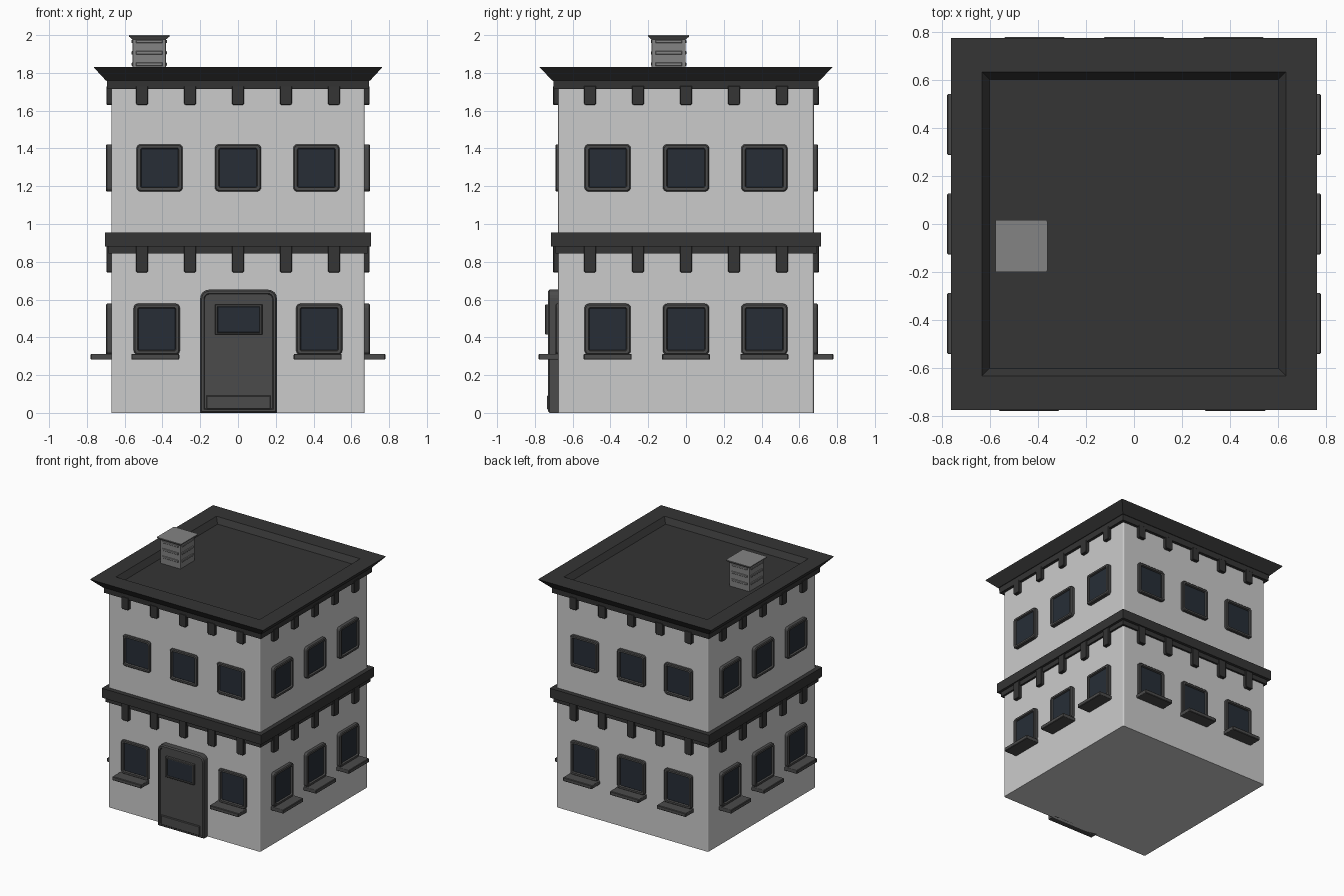
import bpy, bmesh, math
from mathutils import Matrix, Vector

if "Cube" in bpy.data.objects:
    bpy.data.objects.remove(bpy.data.objects["Cube"])


def mat(name, *c):
    m = bpy.data.materials.new(name)
    m.diffuse_color = (*c, 1)
    m.use_nodes = True
    m.node_tree.nodes["Principled BSDF"].inputs["Base Color"].default_value = m.diffuse_color
    return m


WALL = mat("wall_grey", 0.62, 0.62, 0.62)
DARK = mat("dark_trim", 0.035, 0.035, 0.035)
FRAME = mat("frame_grey", 0.07, 0.07, 0.07)
GLASS = mat("glass", 0.02, 0.027, 0.037)
VENT = mat("vent_grey", 0.23, 0.23, 0.23)
FLAT = Matrix.Rotation(-math.pi / 2, 4, 'X')      # rings stacked upward


def outline(w, h, r, flat_bottom=False, n=4):
    """Rounded rectangle, half sizes w and h, counter-clockwise."""
    pts = []
    for i, (sx, sz) in enumerate([(1, 1), (-1, 1), (-1, -1), (1, -1)]):
        rr = 0 if (flat_bottom and sz < 0) else r
        if r == 0 or (flat_bottom and sz < 0):
            pts.append((sx * w, sz * h))
            continue
        for k in range(n + 1):
            a = math.pi / 2 * (i + k / n)
            pts.append((sx * (w - rr) + rr * math.cos(a), sz * (h - rr) + rr * math.sin(a)))
    return pts


def loft(name, rings, m, material, flat_bottom=False, center=(0, 0)):
    """Skin rings of (half width, half height, corner radius, distance outward)."""
    bm = bmesh.new()
    loops = []
    for w, h, r, d in rings:
        loops.append([bm.verts.new((x + center[0], -d, z + center[1]))
                      for x, z in outline(w, h, r, flat_bottom)])
    for a, b in zip(loops, loops[1:]):
        for i in range(len(a)):
            j = (i + 1) % len(a)
            bm.faces.new((a[i], a[j], b[j], b[i]))
    bm.faces.new(loops[0][::-1])
    bm.faces.new(loops[-1])
    bmesh.ops.recalc_face_normals(bm, faces=bm.faces)
    me = bpy.data.meshes.new(name)
    bm.to_mesh(me)
    bm.free()
    me.transform(m)
    me.materials.append(material)
    ob = bpy.data.objects.new(name, me)
    bpy.context.collection.objects.link(ob)
    return ob


def bar(name, x, z, w, h, d0, d1, m, material, r=0.0, b=0.004):
    """Block standing out of a wall from d0 to d1 with a softened front edge."""
    return loft(name, [(w, h, r, d0), (w, h, r, d1 - b), (w - b, h - b, max(r - b, r * 0.3), d1)],
                m, material, center=(x, z))


def window(name, x, z, h, wall, front, m):
    w = 0.122
    loft(name + "_frame", [(w, h, 0.022, wall - 0.03), (w, h, 0.022, front - 0.006),
                           (w - 0.006, h - 0.006, 0.018, front),
                           (w - 0.02, h - 0.02, 0.01, front),
                           (w - 0.024, h - 0.024, 0.008, front - 0.014)], m, FRAME, center=(x, z))
    bar(name + "_glass", x, z, w - 0.024, h - 0.024, wall - 0.02, front - 0.012, m, GLASS, b=0.001)


# main walls
loft("walls", [(0.67, 0.677, 0.01, 0), (0.67, 0.677, 0.01, 1.75)], FLAT, WALL)

# middle band, stepped
loft("middle_band", [(0.685, 0.692, 0, 0.843), (0.685, 0.692, 0, 0.88),
                     (0.704, 0.714, 0, 0.88), (0.704, 0.714, 0, 0.955)], FLAT, DARK)

# flared cornice with sunken flat roof
loft("roof_cornice", [(0.692, 0.70, 0, 1.715), (0.695, 0.703, 0, 1.76), (0.70, 0.708, 0, 1.76),
                      (0.760, 0.771, 0, 1.825), (0.764, 0.776, 0, 1.832), (0.635, 0.635, 0, 1.832),
                      (0.602, 0.602, 0, 1.79)], FLAT, DARK)

# four facades: brackets, windows and sills
for k, side in enumerate(["front", "right", "back", "left"]):
    m = Matrix.Rotation(k * math.pi / 2, 4, 'Z')
    wall = 0.67 if k % 2 else 0.677
    front = 0.692 if k == 0 else 0.70
    for i in range(5):
        x = (i - 2) * 0.254
        for level, z0, z1 in (("lower", 0.743, 0.885), ("upper", 1.63, 1.73)):
            # bracket with rounded lower corners (flipped so the rounding faces down)
            down = m @ Matrix.Rotation(math.pi, 4, 'Y')
            h = (z1 - z0) / 2
            d = wall + 0.026
            loft(f"{side}_{level}_bracket_{i}",
                 [(0.032, h, 0.012, wall - 0.03), (0.032, h, 0.012, d - 0.003),
                  (0.029, h - 0.003, 0.01, d)],
                 down, DARK, flat_bottom=True, center=(-x, -(z0 + z1) / 2))
    for i in (-1, 0, 1):
        window(f"{side}_upper_window_{i + 2}", i * 0.415, 1.297, 0.125, wall, front, m)
        if k == 0 and i == 0:
            continue                                  # the door goes here
        x = i * (0.43 if k == 0 else 0.415)
        window(f"{side}_lower_window_{i + 2}", x, 0.443, 0.135, wall, front, m)
        bar(f"{side}_sill_{i + 2}", x - (0.008 if k == 0 else 0), 0.297, 0.127, 0.015,
            wall - 0.03, 0.78, m, FRAME, r=0.005)

# door: surround, recessed leaf, small window and kick plate
I = Matrix.Identity(4)
loft("door", [(0.203, 0.326, 0.045, 0.65), (0.203, 0.326, 0.045, 0.722),
              (0.195, 0.318, 0.038, 0.731), (0.184, 0.307, 0.03, 0.731),
              (0.180, 0.303, 0.028, 0.724)], I, FRAME, flat_bottom=True, center=(0.003, 0.326))
loft("door_window_frame", [(0.126, 0.08, 0, 0.70), (0.126, 0.08, 0, 0.742), (0.122, 0.076, 0, 0.746),
                           (0.113, 0.07, 0, 0.746), (0.111, 0.068, 0, 0.737)],
     I, FRAME, center=(0.003, 0.494))
bar("door_window_glass", 0.003, 0.494, 0.111, 0.068, 0.70, 0.739, I, GLASS, b=0.001)
bar("door_kick_plate", 0.003, 0.055, 0.17, 0.037, 0.70, 0.735, I, FRAME)

# roof vent with louvres on four sides and a flared cap
VX, VY = -0.47, -0.092
loft("vent_body", [(0.088, 0.09, 0.004, 1.77), (0.088, 0.09, 0.004, 1.985)], FLAT, VENT, center=(VX, VY))
loft("vent_cap", [(0.09, 0.092, 0.004, 1.978), (0.107, 0.108, 0.006, 1.992),
                  (0.108, 0.109, 0.006, 2.0)], FLAT, VENT, center=(VX, VY))
for k in range(4):
    m = Matrix.Translation((VX, VY, 0)) @ Matrix.Rotation(k * math.pi / 2, 4, 'Z')
    for i in range(3):
        bar(f"vent_louvre_{k}_{i}", 0, 1.846 + i * 0.06, 0.07, 0.009, 0.08, 0.094, m, VENT, b=0.003)
